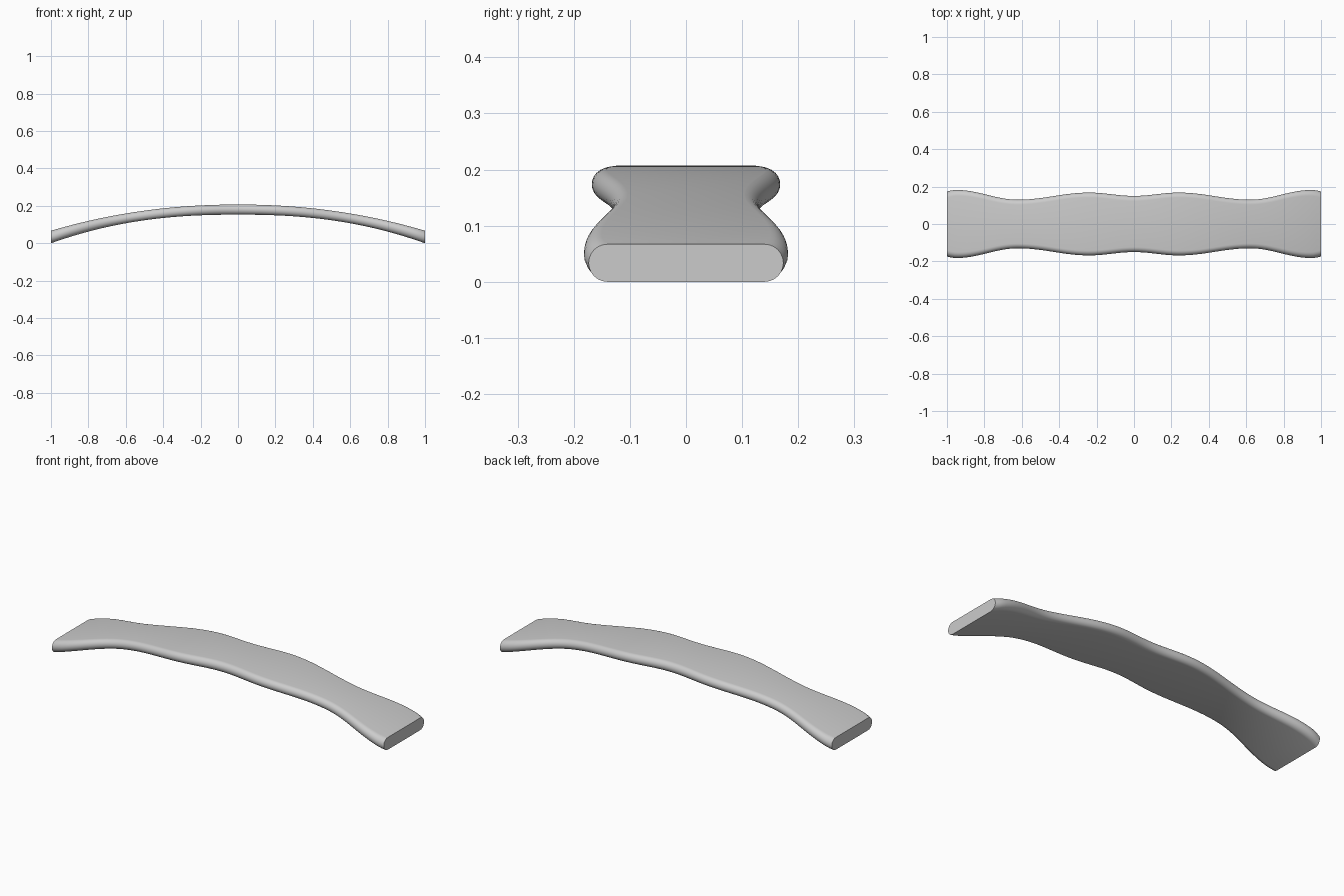
import bpy, bmesh, math

cube = bpy.data.objects.get("Cube")
if cube:
    bpy.data.objects.remove(cube, do_unlink=True)

STATIONS = 96      # steps along the length
ARC = 12           # steps around each rounded edge

# Half width at the waists and bulges, measured out from the middle
WIDTHS = [(0, 0.15), (0.24, 0.168), (0.62, 0.13), (0.95, 0.182), (1.05, 0.165)]


def half_width(x):
    x = abs(x)
    for (x0, w0), (x1, w1) in zip(WIDTHS, WIDTHS[1:]):
        if x <= x1:
            ease = (1 - math.cos(math.pi * (x - x0) / (x1 - x0))) / 2
            return w0 + (w1 - w0) * ease


def section(x):
    """Flat bar section with fully rounded edges, standing at x."""
    top = 0.207 - 0.14 * abs(x) ** 2.1
    bottom = 0.153 - 0.153 * abs(x) ** 2.35
    mid, r = (top + bottom) / 2, (top - bottom) / 2
    flat = half_width(x) - r
    points = []
    for side in (1, -1):
        for i in range(ARC + 1):
            a = math.pi * (i / ARC - 0.5)
            points.append((x, side * (flat + r * math.cos(a)), mid + side * r * math.sin(a)))
    return points


# Curved bar, lofted through the sections
bm = bmesh.new()
rings = [[bm.verts.new(p) for p in section(2 * i / STATIONS - 1)]
         for i in range(STATIONS + 1)]
for a, b in zip(rings, rings[1:]):
    for k in range(len(a)):
        n = (k + 1) % len(a)
        bm.faces.new((a[k], a[n], b[n], b[k]))
bm.faces.new(rings[0])
bm.faces.new(rings[-1])
bmesh.ops.recalc_face_normals(bm, faces=bm.faces)

mesh = bpy.data.meshes.new("curved_bar")
bm.to_mesh(mesh)
bm.free()
bar = bpy.data.objects.new("curved_bar", mesh)
bpy.context.collection.objects.link(bar)

# Plain grey finish
grey = bpy.data.materials.new("plain_grey")
grey.use_nodes = True
colour = (0.6, 0.6, 0.6, 1)
grey.diffuse_color = colour
grey.node_tree.nodes["Principled BSDF"].inputs["Base Color"].default_value = colour
mesh.materials.append(grey)

# Smooth body with sharp end caps
bpy.ops.object.select_all(action="DESELECT")
bar.select_set(True)
bpy.context.view_layer.objects.active = bar
bpy.ops.object.shade_smooth_by_angle(angle=math.radians(40))
